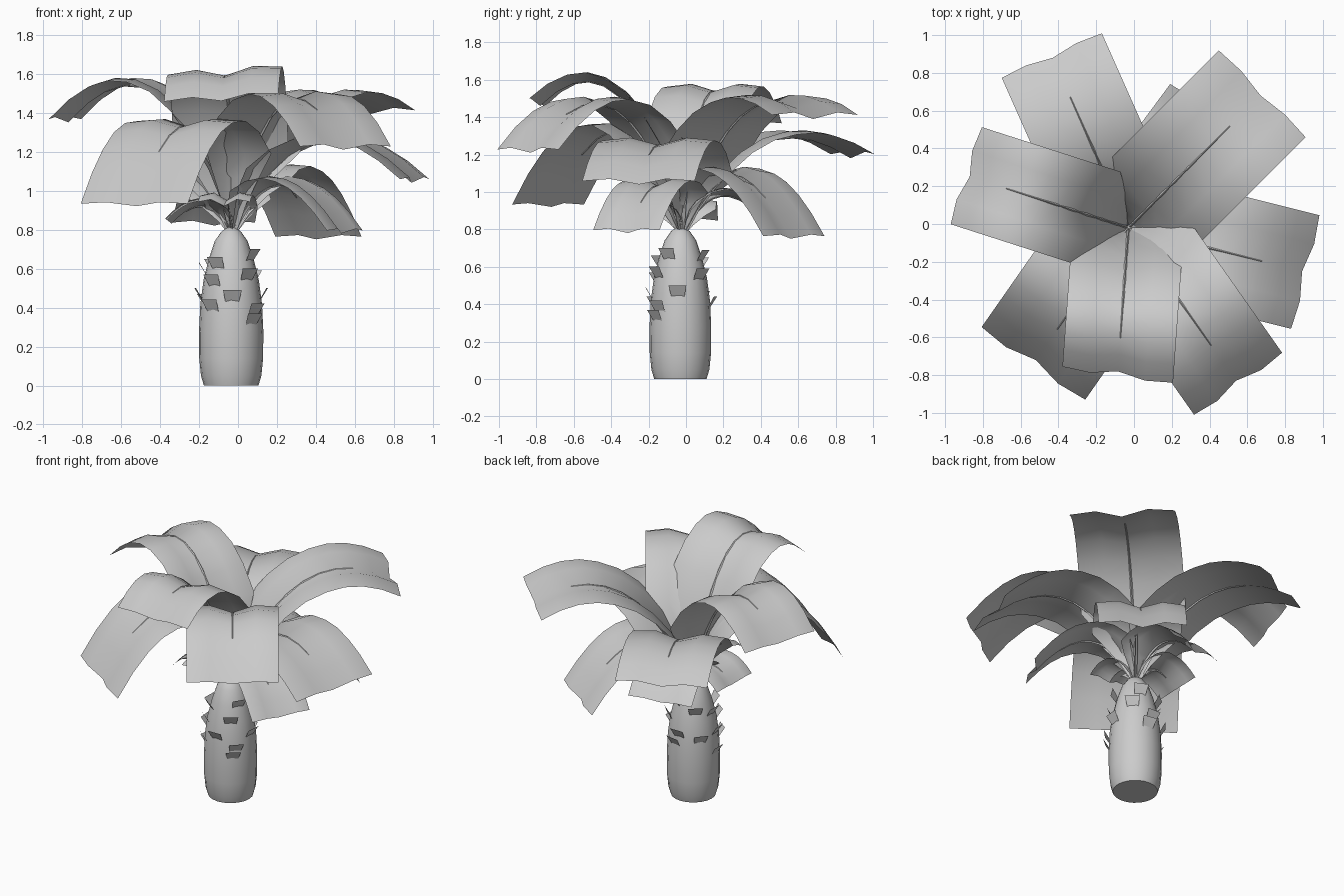
import bpy, bmesh, math
from mathutils import Vector

if "Cube" in bpy.data.objects:
    bpy.data.objects.remove(bpy.data.objects["Cube"])

CX, CY = -0.035, -0.03          # trunk axis
BASE = Vector((-0.03, -0.02, 0.77))   # where every frond starts


def finish(bm, name, angle=60):
    me = bpy.data.meshes.new(name)
    bm.to_mesh(me)
    bm.free()
    ob = bpy.data.objects.new(name, me)
    bpy.context.collection.objects.link(ob)
    bpy.ops.object.select_all(action='DESELECT')
    bpy.context.view_layer.objects.active = ob
    ob.select_set(True)
    bpy.ops.object.shade_smooth_by_angle(angle=math.radians(angle))
    return ob


# Trunk: lathed profile (radius, height)
PROFILE = [(0.14, 0), (0.155, 0.05), (0.164, 0.14), (0.165, 0.28), (0.158, 0.42),
           (0.142, 0.54), (0.115, 0.65), (0.085, 0.74), (0.05, 0.79), (0.02, 0.81)]


def trunk_radius(z):
    for (r0, z0), (r1, z1) in zip(PROFILE, PROFILE[1:]):
        if z <= z1:
            return r0 + (r1 - r0) * (z - z0) / (z1 - z0)
    return PROFILE[-1][0]


SIDES = 20
bm = bmesh.new()
rings = []
for r, z in PROFILE:
    rings.append([bm.verts.new((CX + r * math.cos(i * math.tau / SIDES),
                                CY + r * math.sin(i * math.tau / SIDES), z))
                  for i in range(SIDES)])
for a, b in zip(rings, rings[1:]):
    for i in range(SIDES):
        j = (i + 1) % SIDES
        bm.faces.new((a[i], a[j], b[j], b[i]))
bm.faces.new(rings[0][::-1])
bm.faces.new(rings[-1])
finish(bm, "trunk", 50)

# Bark stubs: small pentagonal flaps leaning out of the trunk (azimuth, height)
STUBS = [(-123, .60), (-32, .64), (-55, .54), (-127, .51), (-88, .43), (-127, .38),
         (-44, .36), (-50, .31), (180, .31), (185, .44), (178, .57), (-5, .44),
         (65, .63), (44, .53), (90, .44), (80, .38), (130, .59), (140, .41)]
bm = bmesh.new()
for az, z in STUBS:
    a = math.radians(az)
    out = Vector((math.cos(a), math.sin(a), 0))
    side = Vector((-math.sin(a), math.cos(a), 0))
    c = Vector((CX, CY, 0))
    vs = []
    for s, h, lean in [(0, -.015, -.008), (.035, 0, -.006), (.048, .06, .03),
                       (-.048, .06, .03), (-.035, 0, -.006)]:
        vs.append(bm.verts.new(c + out * (trunk_radius(z) + lean) + side * s
                               + Vector((0, 0, z + h))))
    bm.faces.new(vs)
finish(bm, "bark_stubs", 30)


# Frond: arched sheet with a sunken midrib, plus a thin rib along its centre
def frond(name, tip, peak, width, roll=0.0):
    tip = Vector(tip)
    flat = Vector((tip.x - BASE.x, tip.y - BASE.y, 0))
    R = flat.length
    out = flat.normalized()
    side = Vector((-out.y, out.x, 0))
    # quadratic arch whose highest point is exactly at 'peak'
    zc = peak + math.sqrt((peak - BASE.z) * (peak - tip.z))
    ctrl = BASE + out * R * 0.4
    ctrl.z = zc

    def path(t):
        return BASE * (1 - t) ** 2 + ctrl * 2 * t * (1 - t) + tip * t * t

    def normal(t):
        d = (ctrl - BASE) * (1 - t) + (tip - ctrl) * t
        return side.cross(d).normalized() * -1

    bm = bmesh.new()
    rows = []
    for t in (0, .08, .16, .24, .36, .48, .6, .7, .8, .9, 1):
        n = normal(t)
        w = width / 2 * max(0.06, min(1, t / 0.24))
        fold = max(0, 1 - t / 0.6) * 0.05
        row = []
        for u in (-1, -.5, 0, .5, 1):
            lift = {0: 0, .5: .04, 1: .025}[abs(u)] * min(1, t / .2)
            lift += fold * abs(u) * min(1, t / .2) + roll * u * t
            if n.z < 0:
                n = -n
            row.append(bm.verts.new(path(t) + side * w * u + n * lift))
        rows.append(row)
    for a, b in zip(rows, rows[1:]):
        for i in range(4):
            bm.faces.new((a[i], b[i], b[i + 1], a[i + 1]))
    bmesh.ops.recalc_face_normals(bm, faces=bm.faces)
    finish(bm, name)

    # rib: tapering four-sided tube
    bm = bmesh.new()
    rings = []
    for k in range(9):
        t = k / 10
        r = 0.011 * (1 - 0.7 * k / 8)
        n, p = normal(t), path(t)
        rings.append([bm.verts.new(p + d * r) for d in (side, n, -side, -n)])
    for a, b in zip(rings, rings[1:]):
        for i in range(4):
            bm.faces.new((a[i], a[(i + 1) % 4], b[(i + 1) % 4], b[i]))
    bmesh.ops.recalc_face_normals(bm, faces=bm.faces)
    finish(bm, name + "_rib")


# Large outer fronds, then the small lower ones
FRONDS = [
    ("frond_back_left", (-.43, .88, 1.18), 1.29, .58, 0),
    ("frond_back_right", (.67, .68, 1.39), 1.48, .65, 0),
    ("frond_right", (.89, -.25, 1.04), 1.25, .62, 0),
    ("frond_front_right", (.54, -.83, 1.21), 1.47, .57, 0),
    ("frond_front", (-.085, -.78, 1.46), 1.59, .59, .03),
    ("frond_front_left", (-.52, -.72, .92), 1.33, .67, 0),
    ("frond_left", (-.87, .25, 1.35), 1.54, .54, 0),
    ("small_frond_right", (.53, -.31, .78), 1.03, .40, 0),
    ("small_frond_back_right", (.40, .56, .75), 1.09, .55, 0),
    ("small_frond_front", (-.07, -.32, .92), .95, .27, 0),
    ("small_frond_back", (-.12, .44, .82), .98, .43, 0),
    ("small_frond_left", (-.34, -.01, .83), .92, .36, 0),
]
for f in FRONDS:
    frond(*f)
